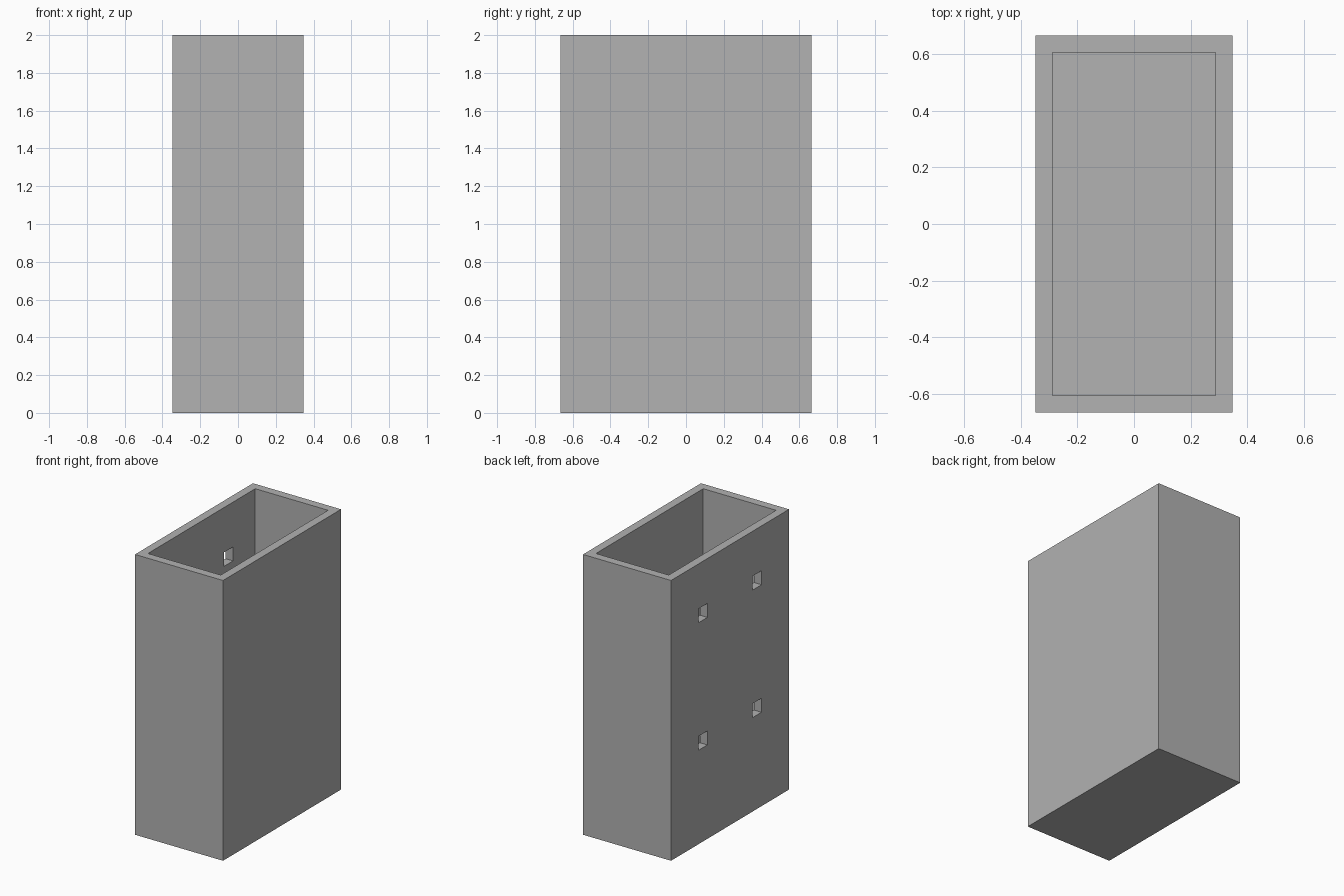
import bpy
from mathutils import Vector

cube = bpy.data.objects.get("Cube")
if cube:
    bpy.data.objects.remove(cube, do_unlink=True)

WIDTH, DEPTH, HEIGHT, WALL = 0.695, 1.33, 2.0, 0.06
HOLE = 0.1

grey = bpy.data.materials.new("plain_grey")
grey.use_nodes = True
colour = (0.445, 0.445, 0.445, 1)
grey.diffuse_color = colour
grey.node_tree.nodes["Principled BSDF"].inputs["Base Color"].default_value = colour


def box(name, centre, size):
    bpy.ops.mesh.primitive_cube_add(size=1, location=centre)
    obj = bpy.context.object
    obj.name = name
    for v in obj.data.vertices:
        v.co *= Vector(size)
    obj.data.materials.append(grey)
    return obj


def cut(target, cutter):
    mod = target.modifiers.new(cutter.name, "BOOLEAN")
    mod.operation = "DIFFERENCE"
    mod.solver = "EXACT"
    mod.object = cutter
    cutter.hide_render = True
    cutter.hide_viewport = True
    cutter.display_type = "WIRE"


# Open-topped case with a closed floor
case = box("open_case", (0, 0, HEIGHT / 2), (WIDTH, DEPTH, HEIGHT))
cavity = box("cavity_cutter", (0, 0, HEIGHT / 2 + WALL),
             (WIDTH - 2 * WALL, DEPTH - 2 * WALL, HEIGHT))
cut(case, cavity)

# Four square mounting holes through one wide wall
wall_x = -(WIDTH - WALL) / 2
for row, z in (("lower", 0.72), ("upper", 1.63)):
    for side, y in (("front", -0.305), ("back", 0.305)):
        hole = box(f"{row}_{side}_hole_cutter", (wall_x, y, z),
                   (WALL * 2, HOLE, HOLE))
        cut(case, hole)

# Bake the cuts and remove the helpers
bpy.context.view_layer.update()
depsgraph = bpy.context.evaluated_depsgraph_get()
baked = bpy.data.meshes.new_from_object(case.evaluated_get(depsgraph))
cutters = [m.object for m in case.modifiers]
case.modifiers.clear()
case.data = baked
for c in cutters:
    bpy.data.objects.remove(c, do_unlink=True)
